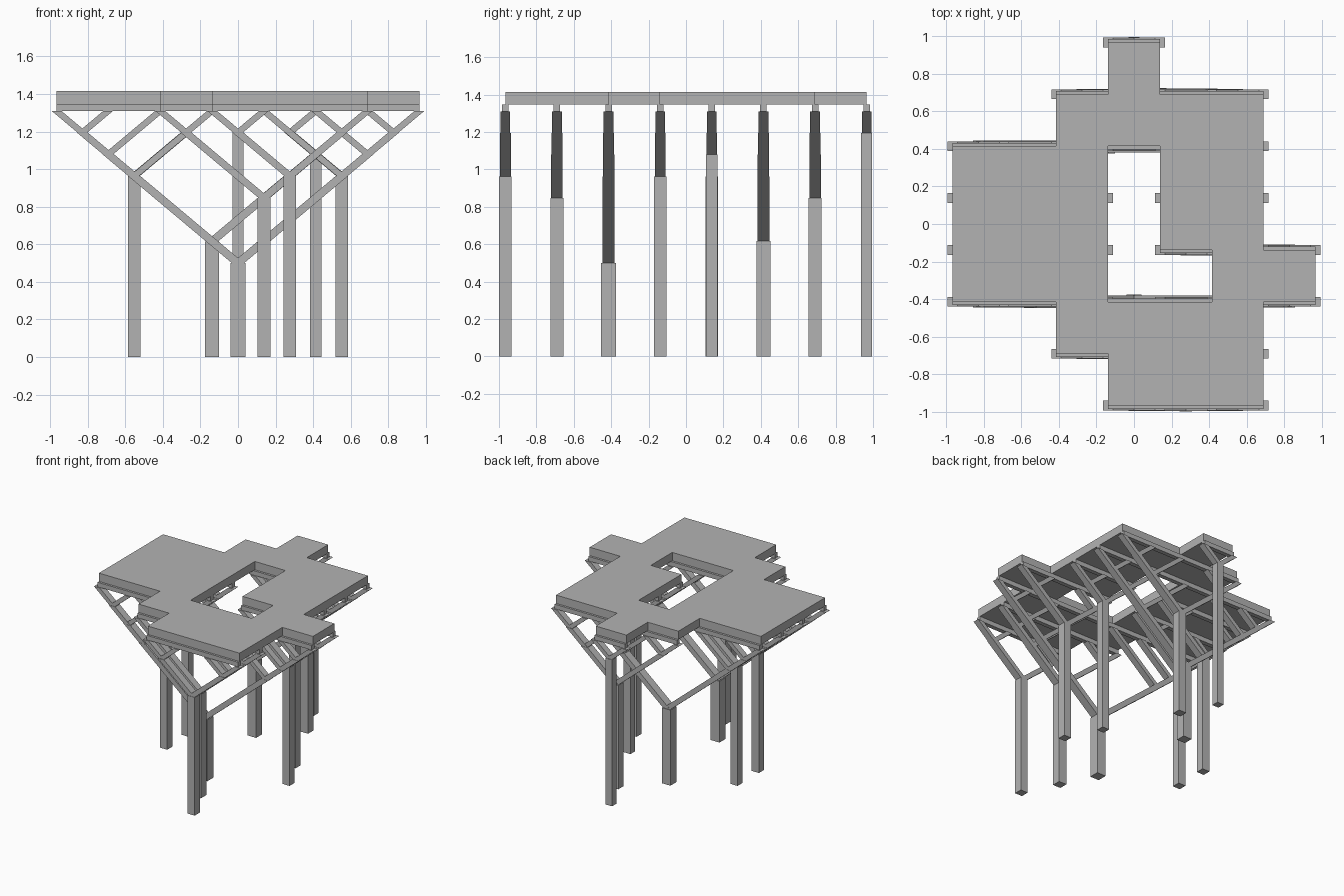
import bpy
import bmesh

STEP = 0.276                # bay size of the square grid
RISE = 0.1157               # height gained per half bay
SEAT_Z, DECK_Z, TOP_Z = 1.31, 1.347, 1.415
LEAF = 0.052                # width of the thinnest struts

if "Cube" in bpy.data.objects:
    bpy.data.objects.remove(bpy.data.objects["Cube"], do_unlink=True)

grey = bpy.data.materials.new("plain_grey")
grey.use_nodes = True
colour = (0.45, 0.45, 0.45, 1)
grey.diffuse_color = colour
grey.node_tree.nodes["Principled BSDF"].inputs["Base Color"].default_value = colour


def edge(i):
    return (i - 3.5) * STEP


def width(n):
    return LEAF if n == 0 else 0.0545 + 0.0036 * n


def make_object(name, bm):
    bmesh.ops.recalc_face_normals(bm, faces=bm.faces)
    mesh = bpy.data.meshes.new(name)
    bm.to_mesh(mesh)
    bm.free()
    mesh.materials.append(grey)
    obj = bpy.data.objects.new(name, mesh)
    bpy.context.scene.collection.objects.link(obj)
    return obj


def prism(name, start, end, wx, wy):
    """Bar with level ends, running from start to end."""
    bm = bmesh.new()
    rings = []
    for x, y, z in (start, end):
        rings.append([bm.verts.new((x + sx * wx / 2, y + sy * wy / 2, z))
                      for sx, sy in ((-1, -1), (1, -1), (1, 1), (-1, 1))])
    low, high = rings
    bm.faces.new(low)
    bm.faces.new(high)
    for i in range(4):
        j = (i + 1) % 4
        bm.faces.new((low[i], low[j], high[j], high[i]))
    return make_object(name, bm)


def node(a, b, y):
    """Joint from which the grid points a to b are carried."""
    return ((edge(a) + edge(b)) / 2, y, SEAT_Z - RISE * (b - a))


def arm(start, a, b, y, outer):
    """Stepped arm that drops one inner branch at each joint."""
    while True:
        end = node(a, b, y)
        w = width(b - a)
        prism("arm_segment", start, end, w, w)
        if a == b:
            return
        inner = b if outer == a else a
        prism("branch", end, node(inner, inner, y), LEAF, LEAF)
        start = end
        if outer == a:
            b -= 1
        else:
            a += 1


def frame(row, a, b):
    """Column, two spreading arms and the rail that they carry."""
    y = edge(row)
    apex = node(a, b, y)
    w = width(b - a)
    prism("column", (apex[0], y, 0), apex, w, w)
    left_count = (b - a + 1) // 2
    arm(apex, a, a + left_count - 1, y, a)
    arm(apex, a + left_count, b, y, b)
    mid = (edge(a) + edge(b)) / 2
    prism("rail", (mid, y, SEAT_Z), (mid, y, DECK_Z), (b - a) * STEP, 0.035)


# Frames on each grid line, as spans of grid points
FRAMES = [[(3, 6)], [(2, 6)], [(0, 7)], [(0, 3), (4, 7)],
          [(0, 3), (4, 6)], [(0, 6)], [(2, 6)], [(3, 4)]]
for row, spans in enumerate(FRAMES):
    for a, b in spans:
        frame(row, a, b)

# Deck slab with stepped outline and courtyard opening
DECK = [[(3, 6)], [(2, 6)], [(0, 3), (5, 7)], [(0, 3), (4, 6)],
        [(0, 3), (4, 6)], [(2, 6)], [(3, 4)]]
bm = bmesh.new()
for row, spans in enumerate(DECK):
    for a, b in spans:
        for i in range(a, b):
            bm.faces.new([bm.verts.new((edge(i + dx), edge(row + dy), DECK_Z))
                          for dx, dy in ((0, 0), (1, 0), (1, 1), (0, 1))])
bmesh.ops.remove_doubles(bm, verts=bm.verts, dist=0.001)
raised = bmesh.ops.extrude_face_region(bm, geom=bm.faces[:], use_keep_orig=True)
for item in raised["geom"]:
    if isinstance(item, bmesh.types.BMVert):
        item.co.z = TOP_Z
make_object("deck", bm)
